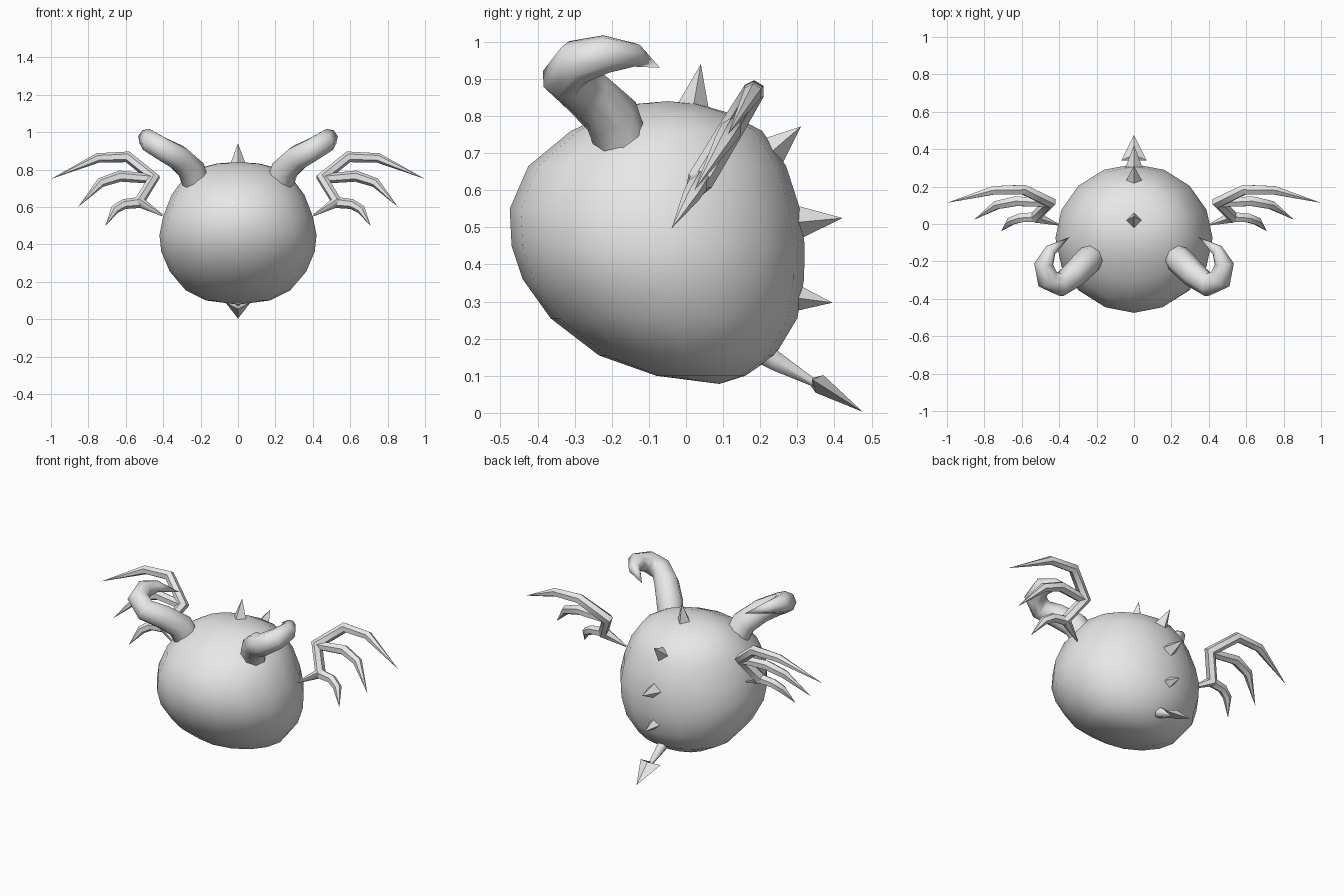
import bpy, bmesh, math
from mathutils import Vector

cube = bpy.data.objects.get("Cube")
if cube:
    bpy.data.objects.remove(cube, do_unlink=True)

grey = bpy.data.materials.new("plain grey")
grey.use_nodes = True
grey.diffuse_color = (0.8, 0.8, 0.8, 1)
grey.node_tree.nodes["Principled BSDF"].inputs["Base Color"].default_value = (0.8, 0.8, 0.8, 1)


def bridge(bm, rings):
    """Skin a list of vertex rings; a ring of one vertex is a point."""
    for a, b in zip(rings, rings[1:]):
        n = max(len(a), len(b))
        for i in range(n):
            j = (i + 1) % n
            quad = [a[i % len(a)], a[j % len(a)], b[j % len(b)], b[i % len(b)]]
            bm.faces.new(list(dict.fromkeys(quad)))
    for end in (rings[0], rings[-1]):
        if len(end) > 2:
            bm.faces.new(end)


def tube(bm, path, radii, sides, wide=1.0, side_axis=(1, 0, 0)):
    """Sweep a polygon along a path; radius zero closes to a point."""
    pts = [Vector(p) for p in path]
    rings, u, last = [], Vector(side_axis), None
    for i, (p, r) in enumerate(zip(pts, radii)):
        t = Vector()
        if i > 0:
            t += (p - pts[i - 1]).normalized()
        if i < len(pts) - 1:
            t += (pts[i + 1] - p).normalized()
        t.normalize()
        if last:
            u = last.rotation_difference(t) @ u
        u = (u - t * u.dot(t)).normalized()
        v, last = t.cross(u), t
        if r == 0:
            rings.append([bm.verts.new(p)])
            continue
        angles = [math.tau * k / sides for k in range(sides)]
        rings.append([bm.verts.new(p + u * r * wide * math.cos(a) + v * r * math.sin(a))
                      for a in angles])
    bridge(bm, rings)
    return rings


def finish(bm, name, angle, mirror=False):
    bmesh.ops.recalc_face_normals(bm, faces=bm.faces)
    mesh = bpy.data.meshes.new(name)
    bm.to_mesh(mesh)
    bm.free()
    mesh.materials.append(grey)
    ob = bpy.data.objects.new(name, mesh)
    bpy.context.collection.objects.link(ob)
    bpy.ops.object.select_all(action="DESELECT")
    ob.select_set(True)
    bpy.context.view_layer.objects.active = ob
    bpy.ops.object.shade_smooth_by_angle(angle=math.radians(angle))
    if mirror:
        mod = ob.modifiers.new("Mirror", "MIRROR")
        mod.use_clip = False
        mod.use_mirror_merge = False
    return ob


# Body: egg of horizontal rings (height, front, back, half width)
levels = [(.10, -.08, .16, .17), (.155, -.235, .24, .28), (.255, -.365, .30, .365),
          (.36, -.44, .318, .41), (.45, -.47, .32, .42), (.55, -.475, .307, .40),
          (.665, -.425, .27, .355), (.76, -.31, .205, .285), (.81, -.20, .11, .20),
          (.833, -.13, .03, .11)]
bm = bmesh.new()
rings = [[bm.verts.new((0, .09, .078))]]
for z, front, back, w in levels:
    mid, half = (front + back) / 2, (back - front) / 2
    rings.append([bm.verts.new((w * math.cos(a), mid + half * math.sin(a), z))
                  for a in [math.tau * k / 16 for k in range(16)]])
rings.append([bm.verts.new((0, -.05, .84))])
bridge(bm, rings)
finish(bm, "body", 50)

# Horns: thick curled tubes
bm = bmesh.new()
tube(bm, [(.215, -.165, .70), (.25, -.20, .80), (.32, -.27, .865), (.395, -.325, .905),
          (.462, -.295, .945), (.483, -.215, .967), (.445, -.14, .965), (.345, -.07, .93)],
     [.072, .075, .07, .065, .062, .052, .033, 0], 8)
finish(bm, "horns", 60, mirror=True)

# Wings: bony fingers lying in one leaning plane
def lean(points):
    return [(x, -.04 + (z - .495) * .6, z) for x, z in points]

bm = bmesh.new()
normal = (0, 1, -.6)
tube(bm, lean([(.405, .556), (.53, .625), (.45, .755), (.59, .868), (.75, .862), (1.0, .75)]),
     [.005, .036, .034, .03, .026, 0], 6, side_axis=normal)
tube(bm, lean([(.45, .75), (.63, .765), (.735, .73), (.855, .60)]),
     [.026, .03, .026, 0], 6, side_axis=normal)
tube(bm, lean([(.52, .625), (.61, .615), (.66, .585), (.71, .497)]),
     [.03, .027, .024, 0], 6, side_axis=normal)
finish(bm, "wings", 50, mirror=True)

# Back spikes: four-sided points along the spine (base, tip, radius)
for i, (base, tip, r) in enumerate([((.015, .80), (.04, .94), .052),
                                    ((.215, .69), (.31, .772), .052),
                                    ((.295, .513), (.422, .525), .048),
                                    ((.295, .31), (.395, .297), .037)]):
    bm = bmesh.new()
    tube(bm, [(0, *base), (0, *tip)], [r, 0], 4)
    finish(bm, f"back_spike_{i + 1}", 40)

# Tail: thin stem and a flat barbed point
bm = bmesh.new()
tube(bm, [(0, .19, .175), (0, .24, .14), (0, .35, .078)], [.04, .03, .011], 6)
finish(bm, "tail_stem", 60)
bm = bmesh.new()
head = tube(bm, [(0, .34, .083), (0, .36, .078), (0, .476, .003)], [.012, .026, 0], 4, wide=2.6)
for k in (0, 2):
    head[1][k].co += Vector((0, -.02, .012))
for k in (0, 2):
    head[0][k].co.x *= .4
finish(bm, "tail_point", 40)
